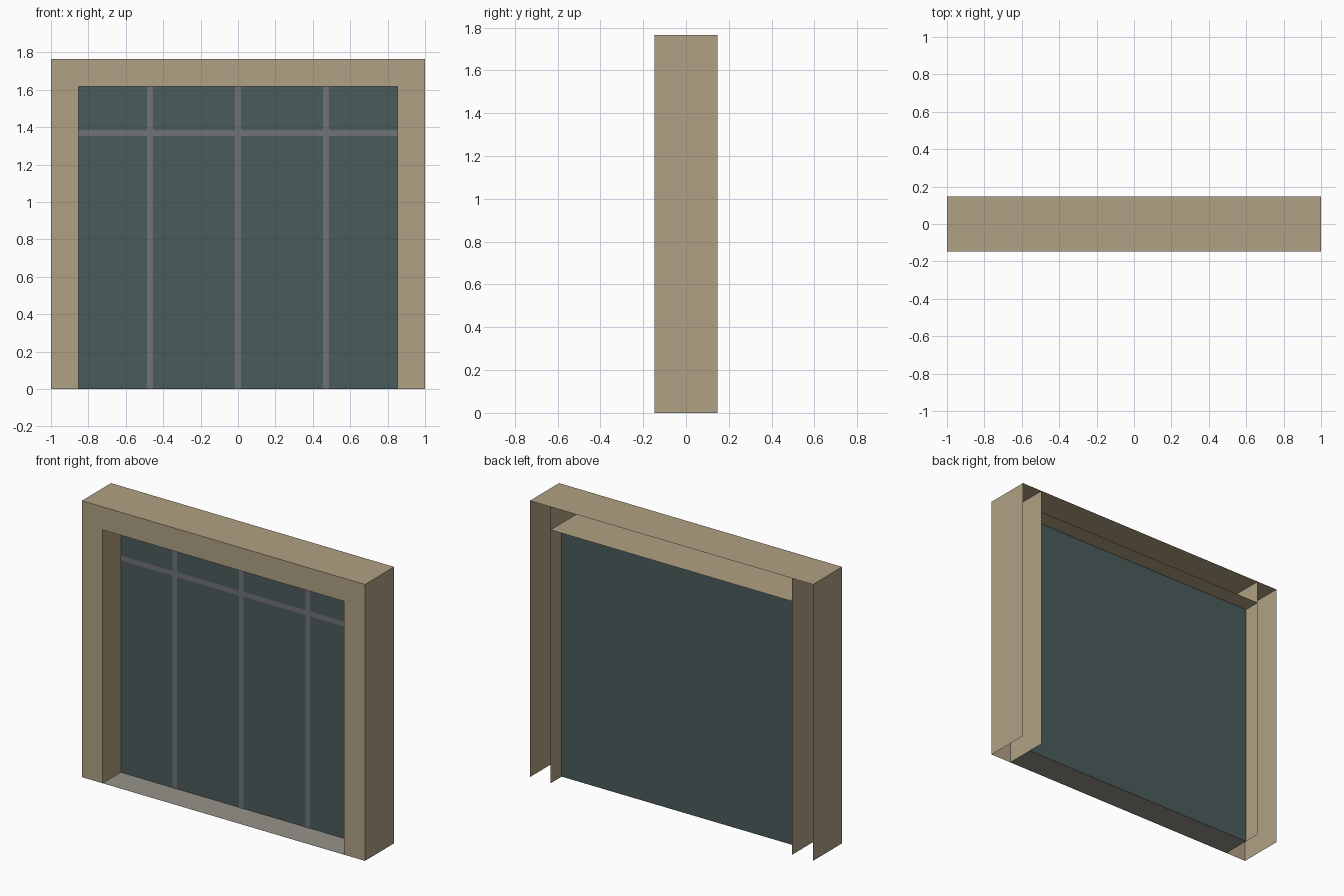
import bpy

# Remove the default cube
cube = bpy.data.objects.get("Cube")
if cube:
    bpy.data.objects.remove(cube, do_unlink=True)

WIDTH, HEIGHT, DEPTH = 1.0, 1.765, 0.147   # half width, full height, half depth
OPEN_X, OPEN_Z = 0.853, 1.618              # half width and height of the opening
GLASS_Y = 0.036
BAR = 0.016                                # half width of a glazing bar


def material(name, rgb):
    mat = bpy.data.materials.new(name)
    mat.use_nodes = True
    color = (*rgb, 1.0)
    mat.diffuse_color = color
    bsdf = next(n for n in mat.node_tree.nodes if n.type == 'BSDF_PRINCIPLED')
    bsdf.inputs["Base Color"].default_value = color
    return mat


stone = material("beige_stone", (0.44, 0.355, 0.23))
glass = material("dark_teal_glass", (0.07, 0.105, 0.105))
metal = material("grey_metal", (0.16, 0.17, 0.188))
concrete = material("pale_grey_sill", (0.305, 0.29, 0.255))


def sheet(name, lo, hi, mat, flip=False):
    """Flat rectangle between two corners that share one coordinate."""
    flat = next(i for i in range(3) if lo[i] == hi[i])
    a, b = [i for i in range(3) if i != flat]
    verts = []
    for u, v in ((lo[a], lo[b]), (hi[a], lo[b]), (hi[a], hi[b]), (lo[a], hi[b])):
        p = [lo[flat]] * 3
        p[a], p[b] = u, v
        verts.append(p)
    order = (3, 2, 1, 0) if flip else (0, 1, 2, 3)
    mesh = bpy.data.meshes.new(name)
    mesh.from_pydata(verts, [], [order])
    mesh.materials.append(mat)
    obj = bpy.data.objects.new(name, mesh)
    bpy.context.collection.objects.link(obj)
    return obj


# Hollow pillars: front face, outer wall and inner reveal on each side
for side, s in (("left", 1), ("right", -1)):
    x0, x1 = sorted((s * OPEN_X, s * WIDTH))
    sheet(side + "_pillar_front", (x0, -DEPTH, 0), (x1, -DEPTH, HEIGHT), stone)
    sheet(side + "_outer_wall", (s * WIDTH, -DEPTH, 0), (s * WIDTH, DEPTH, HEIGHT),
          stone, flip=s < 0)
    sheet(side + "_inner_reveal", (s * OPEN_X, -DEPTH, 0), (s * OPEN_X, DEPTH, HEIGHT),
          stone, flip=s > 0)

# Lintel: front face, roof sheet and soffit
sheet("lintel_front", (-OPEN_X, -DEPTH, OPEN_Z), (OPEN_X, -DEPTH, HEIGHT), stone)
sheet("lintel_top", (-WIDTH, -DEPTH, HEIGHT), (WIDTH, DEPTH, HEIGHT), stone)
sheet("lintel_soffit", (-OPEN_X, -DEPTH, OPEN_Z), (OPEN_X, DEPTH, OPEN_Z), stone, flip=True)

# Sill and glass pane
sheet("sill", (-OPEN_X, -DEPTH, 0), (OPEN_X, GLASS_Y, 0), concrete)
sheet("glass_pane", (-OPEN_X, GLASS_Y, 0), (OPEN_X, GLASS_Y, OPEN_Z), glass)

# Glazing bars lying on the front of the glass
bar_y = GLASS_Y - 0.003
for i, x in enumerate((-0.47, 0, 0.47)):
    sheet(f"upright_bar_{i + 1}", (x - BAR, bar_y, 0), (x + BAR, bar_y, OPEN_Z), metal)
edges = (-OPEN_X, -0.47, 0, 0.47, OPEN_X)
for i, (a, b) in enumerate(zip(edges, edges[1:])):
    x0 = a if i == 0 else a + BAR
    x1 = b if i == 3 else b - BAR
    sheet(f"cross_bar_{i + 1}", (x0, bar_y, 1.37 - BAR), (x1, bar_y, 1.37 + BAR), metal)
